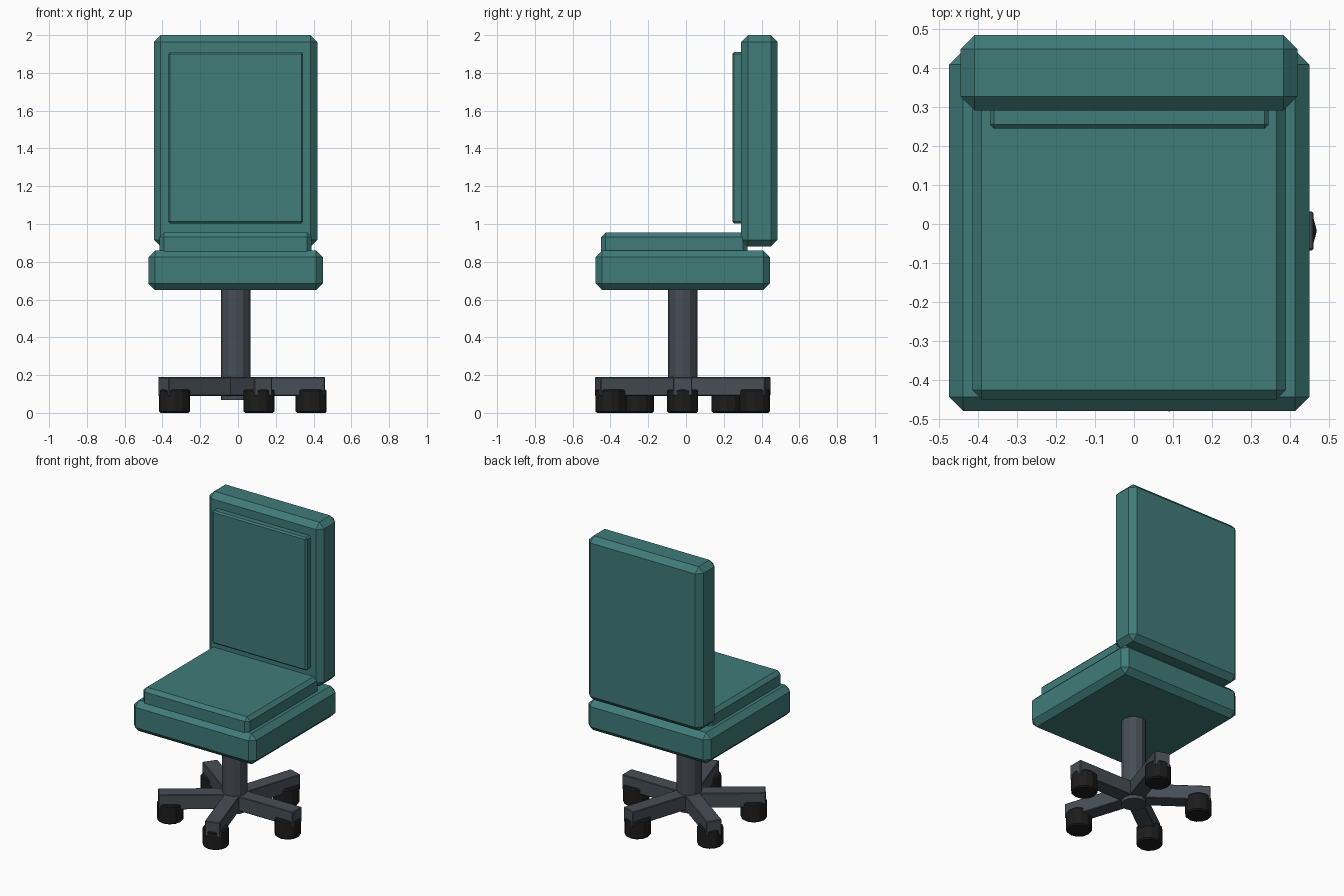
import bpy, bmesh, math
from mathutils import Matrix, Vector

if "Cube" in bpy.data.objects:
    bpy.data.objects.remove(bpy.data.objects["Cube"])

CX, CY = -0.0125, -0.0175  # centre line of the column and base


def material(name, rgb):
    m = bpy.data.materials.new(name)
    m.diffuse_color = (*rgb, 1)
    m.use_nodes = True
    m.node_tree.nodes["Principled BSDF"].inputs["Base Color"].default_value = m.diffuse_color
    return m


TEAL = material("teal upholstery", (0.05, 0.2, 0.192))
METAL = material("dark grey metal", (0.062, 0.076, 0.092))
RUBBER = material("black rubber", (0.012, 0.012, 0.012))


def finish(name, bm, mat, chamfer):
    if chamfer:
        sharp = [e for e in bm.edges if e.calc_face_angle(0) > math.radians(60)]
        bmesh.ops.bevel(bm, geom=sharp, offset=chamfer, segments=1,
                        affect='EDGES', clamp_overlap=True)
    bmesh.ops.recalc_face_normals(bm, faces=bm.faces[:])
    me = bpy.data.meshes.new(name)
    bm.to_mesh(me)
    bm.free()
    me.materials.append(mat)
    ob = bpy.data.objects.new(name, me)
    bpy.context.collection.objects.link(ob)
    return ob


def box(name, x, y, z, mat, chamfer):
    """Chamfered box from (min, max) ranges."""
    bm = bmesh.new()
    size = [b - a for a, b in (x, y, z)]
    mid = [(a + b) / 2 for a, b in (x, y, z)]
    bmesh.ops.create_cube(bm, size=1, matrix=Matrix.Translation(mid) @ Matrix.Diagonal((*size, 1)))
    return finish(name, bm, mat, chamfer)


def cylinder(name, x, y, z, r, sides, mat, chamfer=0):
    bm = bmesh.new()
    bmesh.ops.create_cone(bm, cap_ends=True, segments=sides, radius1=r, radius2=r,
                          depth=z[1] - z[0],
                          matrix=Matrix.Translation((x, y, (z[0] + z[1]) / 2)))
    return finish(name, bm, mat, chamfer)


# Upholstered seat and backrest, each with a raised pad
box("seat", (-0.475, 0.45), (-0.48, 0.445), (0.65, 0.86), TEAL, 0.036)
box("seat_cushion", (-0.415, 0.39), (-0.45, 0.325), (0.83, 0.955), TEAL, 0.024)
box("backrest", (-0.445, 0.42), (0.292, 0.485), (0.88, 2.0), TEAL, 0.036)
box("backrest_pad", (-0.37, 0.345), (0.245, 0.315), (1.003, 1.91), TEAL, 0.01)

# Central column
cylinder("column", CX, CY, (0.067, 0.66), 0.078, 12, METAL)

# Five-armed base with a wheel under each tip
for i in range(5):
    a = math.tau * i / 5
    arm = box(f"base_arm_{i + 1}", (0, 0.473), (-0.05, 0.05), (0.09, 0.19), METAL, 0.004)
    arm.data.transform(Matrix.Translation((CX, CY, 0)) @ Matrix.Rotation(a, 4, 'Z'))
    cylinder(f"wheel_{i + 1}", CX + 0.4 * math.cos(a), CY + 0.4 * math.sin(a),
             (0, 0.125), 0.082, 12, RUBBER, 0.008)
